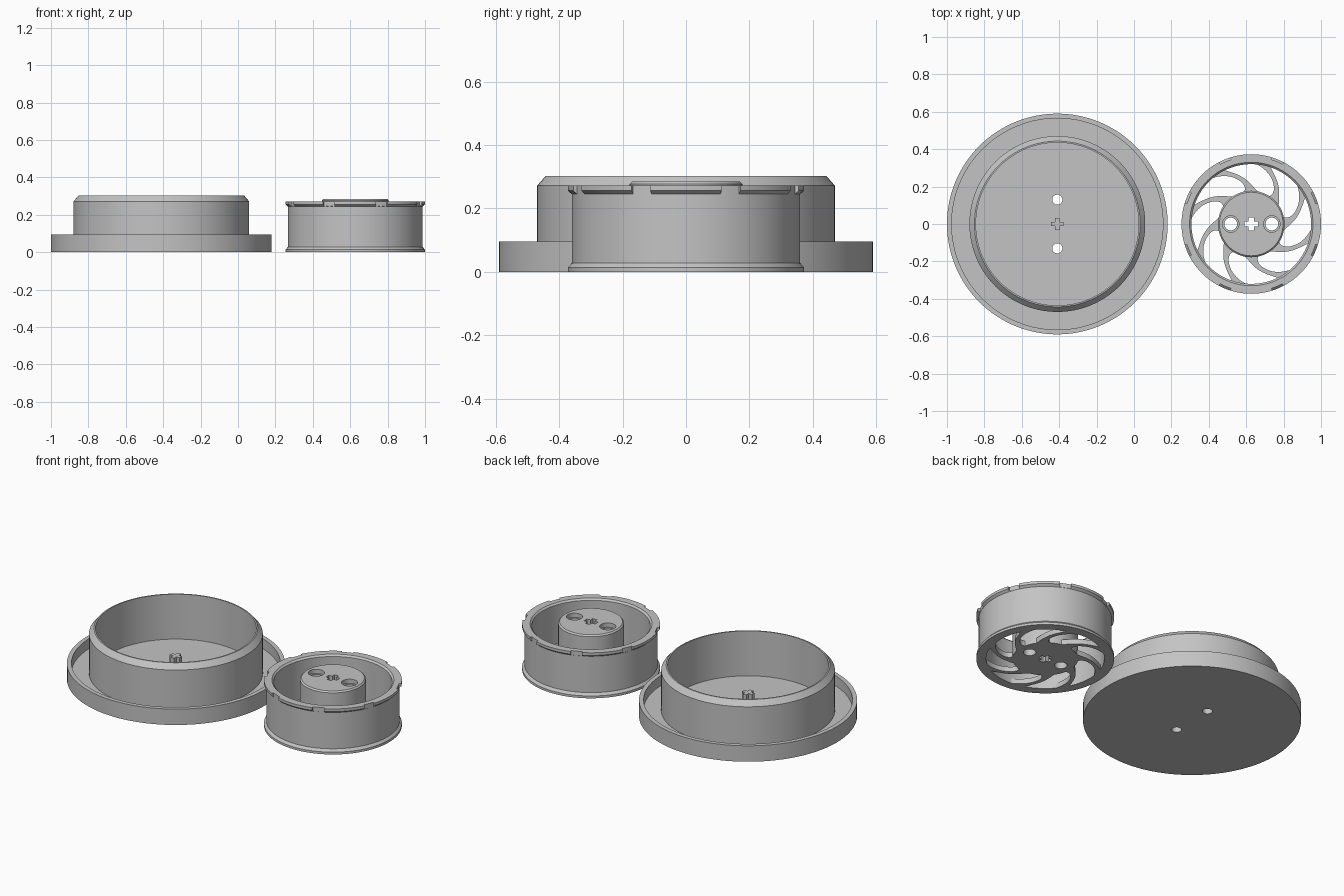
import bpy, bmesh
from math import sin, cos, pi, radians

cube = bpy.data.objects.get("Cube")
if cube:
    bpy.data.objects.remove(cube, do_unlink=True)

grey = bpy.data.materials.new("plain grey")
grey.use_nodes = True
GREY = (0.55, 0.55, 0.55, 1)
grey.diffuse_color = GREY
grey.node_tree.nodes["Principled BSDF"].inputs["Base Color"].default_value = GREY

DISH_X, WHEEL_X = -0.41, 0.627


def finish(name, bm, x=0.0, y=0.0):
    bmesh.ops.remove_doubles(bm, verts=bm.verts, dist=1e-5)
    bmesh.ops.recalc_face_normals(bm, faces=bm.faces)
    mesh = bpy.data.meshes.new(name)
    bm.to_mesh(mesh)
    bm.free()
    mesh.materials.append(grey)
    ob = bpy.data.objects.new(name, mesh)
    ob.location = (x, y, 0)
    bpy.context.collection.objects.link(ob)
    return ob


def lathe(name, profile, x, steps=96):
    """Spin a closed outline of (radius, height) points about z."""
    bm = bmesh.new()
    vs = [bm.verts.new((r, 0, z)) for r, z in profile]
    es = [bm.edges.new((a, b)) for a, b in zip(vs, vs[1:] + vs[:1])
          if not (a.co.x == 0 and b.co.x == 0)]
    bmesh.ops.spin(bm, geom=vs + es, cent=(0, 0, 0), axis=(0, 0, 1),
                   angle=2 * pi, steps=steps)
    return finish(name, bm, x)


def prism(name, outline, z0, z1, x=0.0, y=0.0):
    """Extrude a flat outline from z0 to z1."""
    bm = bmesh.new()
    face = bm.faces.new([bm.verts.new((a, b, z0)) for a, b in outline])
    ext = bmesh.ops.extrude_face_region(bm, geom=[face])
    top = [v for v in ext["geom"] if isinstance(v, bmesh.types.BMVert)]
    bmesh.ops.translate(bm, verts=top, vec=(0, 0, z1 - z0))
    return finish(name, bm, x, y)


def circle(r, n=32):
    return [(r * cos(2 * pi * i / n), r * sin(2 * pi * i / n)) for i in range(n)]


def cross(a, w):
    pts = []
    for k in range(4):
        c, s = cos(k * pi / 2), sin(k * pi / 2)
        pts += [(c * u - s * v, s * u + c * v) for u, v in ((a, -w), (a, w), (w, w))]
    return pts


def cut(ob, cutters):
    for c in cutters:
        c.hide_render = True
        c.hide_set(True)
        m = ob.modifiers.new("cut", 'BOOLEAN')
        m.operation, m.solver, m.object = 'DIFFERENCE', 'EXACT', c
    bpy.context.view_layer.update()
    deps = bpy.context.evaluated_depsgraph_get()
    mesh = bpy.data.meshes.new_from_object(ob.evaluated_get(deps))
    ob.modifiers.clear()
    ob.data = mesh
    for c in cutters:
        bpy.data.objects.remove(c, do_unlink=True)


def smooth(ob):
    bpy.ops.object.select_all(action='DESELECT')
    ob.select_set(True)
    bpy.context.view_layer.objects.active = ob
    bpy.ops.object.shade_smooth_by_angle(angle=radians(25))


# Wide dish: floor, low outer wall and tall chamfered inner wall
dish = lathe("dish", [(0, 0), (0.59, 0), (0.59, 0.095), (0.565, 0.095),
                      (0.565, 0.035), (0.47, 0.035), (0.47, 0.272),
                      (0.443, 0.303), (0.435, 0.303), (0.435, 0.035),
                      (0, 0.035)], DISH_X, 128)
cut(dish, [prism("pin_cutter", circle(0.027), -0.1, 0.2, DISH_X, s * 0.13)
           for s in (-1, 1)])
smooth(dish)

# Cross-shaped locating post in the dish
prism("axle_post", cross(0.033, 0.012), 0.03, 0.14, DISH_X)

# Wheel rim with a lip at both ends
rim = lathe("wheel_rim", [(0.32, 0), (0.373, 0), (0.373, 0.014), (0.36, 0.028),
                          (0.36, 0.245), (0.373, 0.256), (0.373, 0.272),
                          (0.33, 0.272), (0.32, 0.262)], WHEEL_X)

# Eight notches in the upper lip
notches = []
for k in range(8):
    mid = radians(22.5 + 45 * k)
    arc = [mid + radians(d) for d in (-5, -2.5, 0, 2.5, 5)]
    outline = [(0.361 * cos(a), 0.361 * sin(a)) for a in arc]
    outline += [(0.4 * cos(a), 0.4 * sin(a)) for a in reversed(arc)]
    notches.append(prism("notch_cutter", outline, 0.235, 0.3, WHEEL_X))
cut(rim, notches)
smooth(rim)

# Hub with cross axle hole and two counterbored pin holes
hub = lathe("wheel_hub", [(0, 0), (0.178, 0), (0.178, 0.277), (0.17, 0.285),
                          (0, 0.285)], WHEEL_X, 64)
cutters = [prism("axle_cutter", cross(0.036, 0.014), -0.1, 0.4, WHEEL_X)]
for s in (-1, 1):
    cutters.append(prism("pin_cutter", circle(0.034), -0.1, 0.4, WHEEL_X + s * 0.11))
    cutters.append(prism("bore_cutter", circle(0.044), 0.26, 0.4, WHEEL_X + s * 0.11))
cut(hub, cutters)
smooth(hub)

# Swept spokes joining hub and rim, flared at both ends
N = 14
for k in range(8):
    sides = ([], [])
    for i in range(N + 1):
        t = i / N
        r = 0.165 + 0.165 * t
        a = radians(45 * k + 36 * t ** 1.5)
        half = 0.017 + 0.03 * abs(2 * t - 1) ** 3
        for side, s in zip(sides, (-1, 1)):
            b = a + s * half / r
            side.append((r * cos(b), r * sin(b)))
    smooth(prism(f"spoke_{k + 1}", sides[0] + sides[1][::-1], 0.0, 0.03, WHEEL_X))
